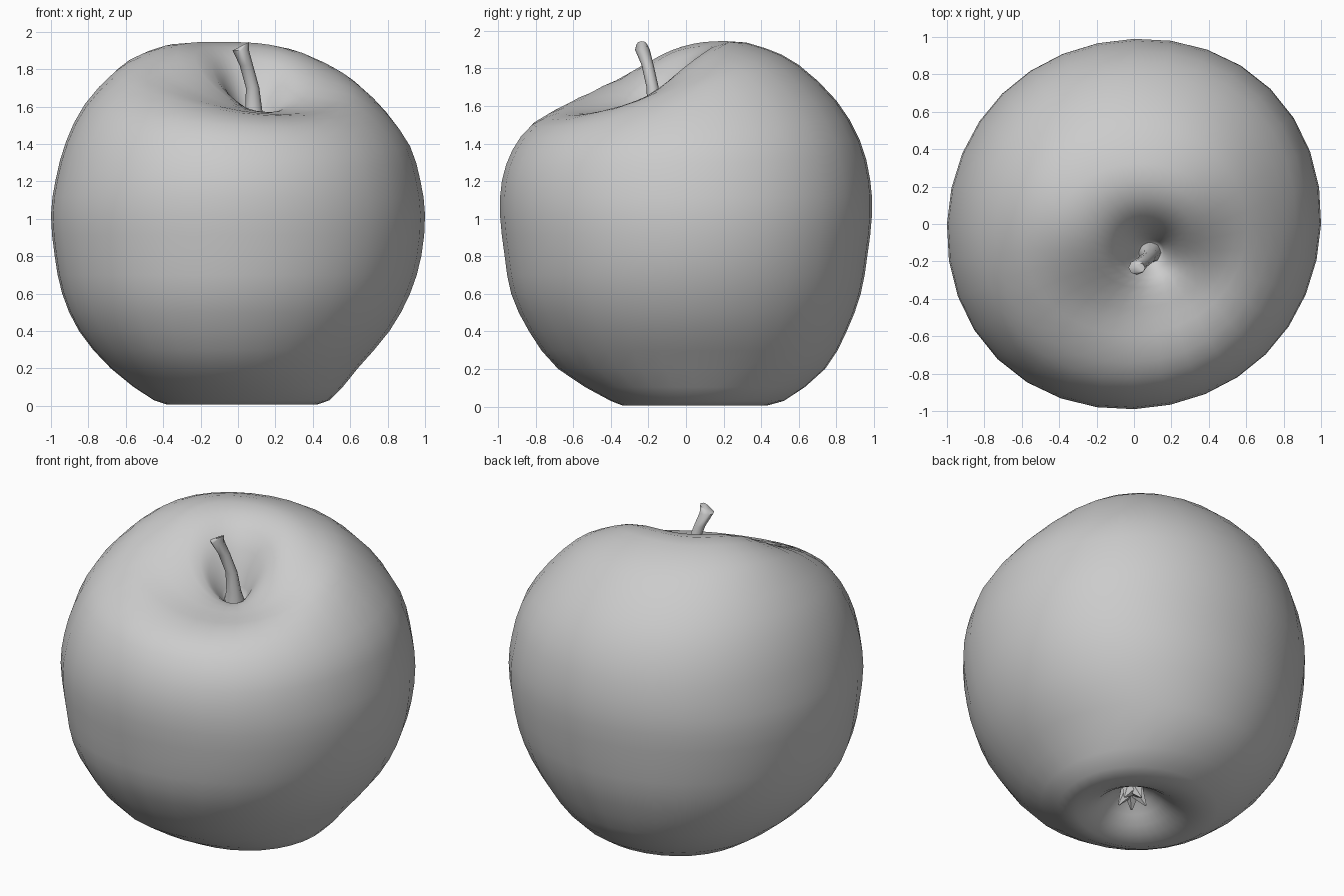
import bpy, bmesh, math
from mathutils import Matrix

if "Cube" in bpy.data.objects:
    bpy.data.objects.remove(bpy.data.objects["Cube"])

SEG = 32
LOW_DIR = math.radians(-67)   # direction in which the top shoulder sags


def spline(rows, steps):
    """Catmull-Rom interpolation through rows of numbers."""
    out = []
    for i in range(len(rows) - 1):
        p0, p1, p2 = rows[max(i - 1, 0)], rows[i], rows[i + 1]
        p3 = rows[min(i + 2, len(rows) - 1)]
        for s in range(steps):
            t = s / steps
            out.append([0.5 * (2 * b + (c - a) * t + (2 * a - 5 * b + 4 * c - d) * t ** 2
                               + (3 * b - a - 3 * c + d) * t ** 3)
                        for a, b, c, d in zip(p0, p1, p2, p3)])
    return out + [list(rows[-1])]


def loft(name, rings, angle):
    """Skin a list of closed rings and cap both ends."""
    bm = bmesh.new()
    loops = [[bm.verts.new(p) for p in ring] for ring in rings]
    n = len(loops[0])
    for a, b in zip(loops, loops[1:]):
        for i in range(n):
            j = (i + 1) % n
            bm.faces.new((a[i], a[j], b[j], b[i]))
    bm.faces.new(loops[0][::-1])
    bm.faces.new(loops[-1])
    return finish(name, bm, angle)


def finish(name, bm, angle):
    bmesh.ops.recalc_face_normals(bm, faces=bm.faces)
    mesh = bpy.data.meshes.new(name)
    bm.to_mesh(mesh)
    bm.free()
    obj = bpy.data.objects.new(name, mesh)
    bpy.context.collection.objects.link(obj)
    bpy.ops.object.select_all(action='DESELECT')
    obj.select_set(True)
    bpy.context.view_layer.objects.active = obj
    bpy.ops.object.shade_smooth_by_angle(angle=math.radians(angle))
    return obj


# Fruit: rings of centre x, centre y, radius x, radius y, height, sag
body = [
    (0.02, 0.01, 0.05, 0.05, 0.19, 0),
    (0.02, 0.01, 0.12, 0.12, 0.15, 0),
    (0.02, 0.02, 0.22, 0.22, 0.06, 0),
    (0.02, 0.03, 0.34, 0.33, 0.01, 0),
    (0.02, 0.06, 0.47, 0.46, 0.03, 0),
    (-0.02, 0.03, 0.66, 0.71, 0.20, 0),
    (-0.02, 0.01, 0.83, 0.845, 0.40, 0),
    (-0.01, 0.00, 0.93, 0.93, 0.60, 0),
    (0.00, 0.00, 0.98, 0.965, 0.80, 0),
    (0.00, 0.00, 1.00, 0.99, 1.02, 0),
    (0.00, 0.00, 0.975, 0.98, 1.21, 0.01),
    (0.00, 0.00, 0.92, 0.925, 1.42, 0.06),
    (-0.01, -0.01, 0.81, 0.81, 1.63, 0.14),
    (0.00, -0.03, 0.66, 0.63, 1.82, 0.27),
    (0.01, -0.05, 0.53, 0.47, 1.91, 0.35),
    (0.03, -0.08, 0.36, 0.31, 1.945, 0.375),
    (0.07, -0.12, 0.21, 0.18, 1.86, 0.30),
    (0.08, -0.15, 0.11, 0.10, 1.66, 0.13),
    (0.09, -0.15, 0.05, 0.05, 1.50, 0.0),
]
rings = []
for cx, cy, rx, ry, z, sag in spline(body, 2):
    ring = []
    for i in range(SEG):
        a = 2 * math.pi * i / SEG
        w = ((1 + math.cos(a - LOW_DIR)) / 2) ** 1.7
        k = 1 + 0.018 * math.sin(2 * a) + 0.014 * math.sin(2 * a) ** 2   # lopsided outline
        ring.append((cx + k * rx * math.cos(a), cy + k * ry * math.sin(a), z - sag * w))
    rings.append(ring)
loft("fruit", rings, 80)

# Stem: bent tube of x, y, z, radius with a flared foot and a slanted tip
stem = [(0.08, -0.15, 1.48, 0.07), (0.085, -0.165, 1.58, 0.045),
        (0.078, -0.178, 1.70, 0.036), (0.045, -0.205, 1.82, 0.036),
        (0.015, -0.232, 1.90, 0.044), (0.03, -0.235, 1.93, 0.03)]
loft("stem", [[(x + r * math.cos(a), y + r * 0.9 * math.sin(a),
                z + (r * 0.5 * math.cos(a) if k == len(stem) - 1 else 0))
               for a in (2 * math.pi * i / 8 for i in range(8))]
              for k, (x, y, z, r) in enumerate(stem)], 60)

# Dried blossom: small leaning points in the underside hollow
bm = bmesh.new()
for k in range(5):
    turn = Matrix.Rotation(2 * math.pi * k / 5 + 0.3, 4, 'Z')
    place = (Matrix.Translation((0.02, 0.01, 0.14)) @ turn
             @ Matrix.Translation((0.045, 0, 0)) @ Matrix.Rotation(math.radians(145), 4, 'Y'))
    bmesh.ops.create_cone(bm, cap_ends=True, segments=5, radius1=0.06, radius2=0.006,
                          depth=0.13, matrix=place)
finish("blossom_end", bm, 60)
